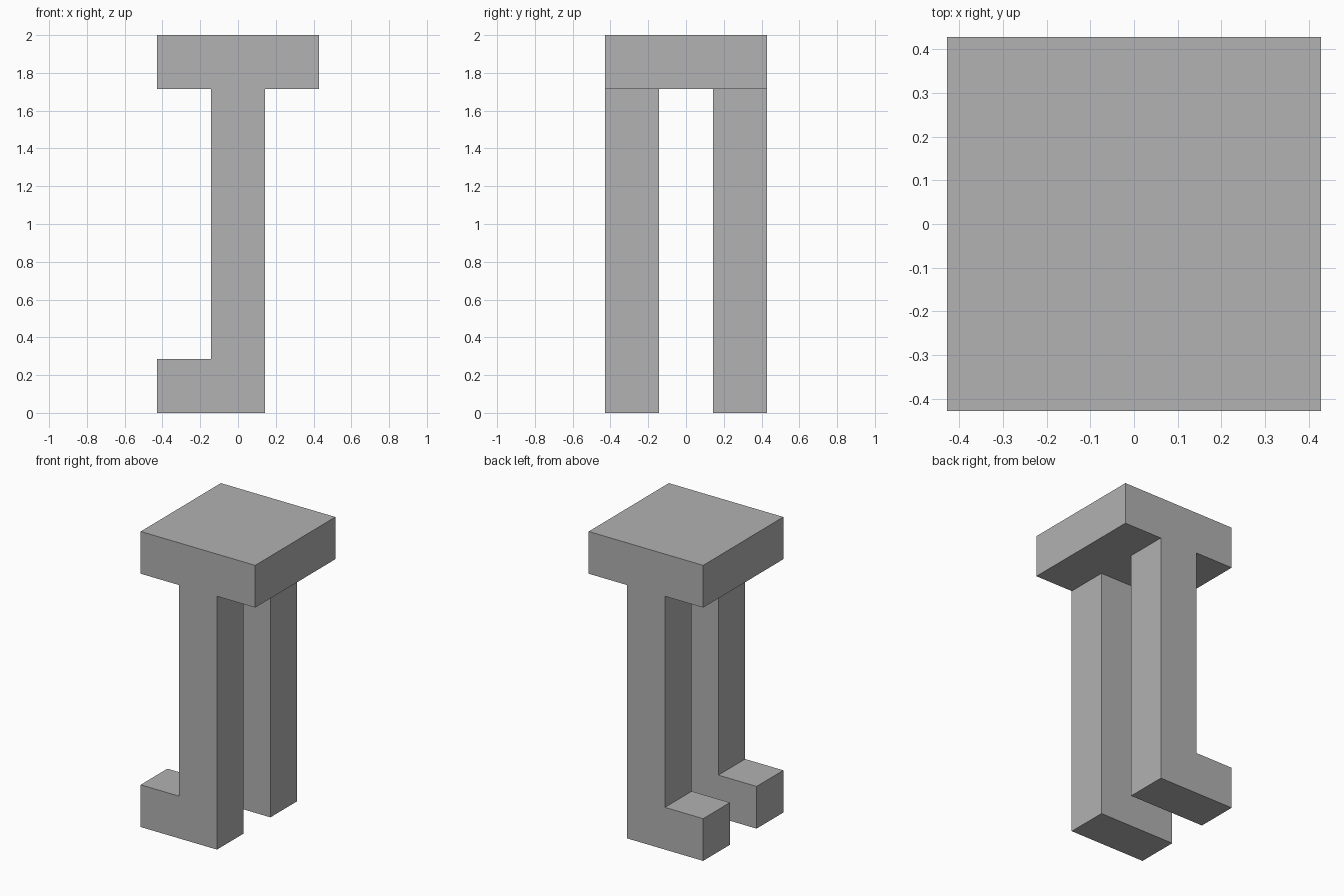
import bpy
import bmesh

cube = bpy.data.objects.get("Cube")
if cube:
    bpy.data.objects.remove(cube, do_unlink=True)

U = 2 / 7  # block size

grey = bpy.data.materials.new("plain_grey")
grey.use_nodes = True
colour = (0.445, 0.445, 0.445, 1)
grey.diffuse_color = colour
grey.node_tree.nodes["Principled BSDF"].inputs["Base Color"].default_value = colour


def extrude_profile(name, profile, y0, y1):
    """Extrude an x-z outline, given in blocks, from y0 to y1."""
    bm = bmesh.new()
    face = bm.faces.new([bm.verts.new((x * U, y0 * U, z * U)) for x, z in profile])
    result = bmesh.ops.extrude_face_region(bm, geom=[face])
    moved = [v for v in result["geom"] if isinstance(v, bmesh.types.BMVert)]
    bmesh.ops.translate(bm, verts=moved, vec=(0, (y1 - y0) * U, 0))
    bmesh.ops.recalc_face_normals(bm, faces=bm.faces)
    mesh = bpy.data.meshes.new(name)
    bm.to_mesh(mesh)
    bm.free()
    mesh.materials.append(grey)
    obj = bpy.data.objects.new(name, mesh)
    bpy.context.collection.objects.link(obj)
    return obj


# Square slab on top
extrude_profile("top_slab", [(-1.5, 6), (1.5, 6), (1.5, 7), (-1.5, 7)], -1.5, 1.5)

# Two L-shaped legs, each with a foot towards -x
leg = [(-1.5, 0), (0.5, 0), (0.5, 6), (-0.5, 6), (-0.5, 1), (-1.5, 1)]
for name, y in (("front_leg", -1.5), ("back_leg", 0.5)):
    extrude_profile(name, leg, y, y + 1)
